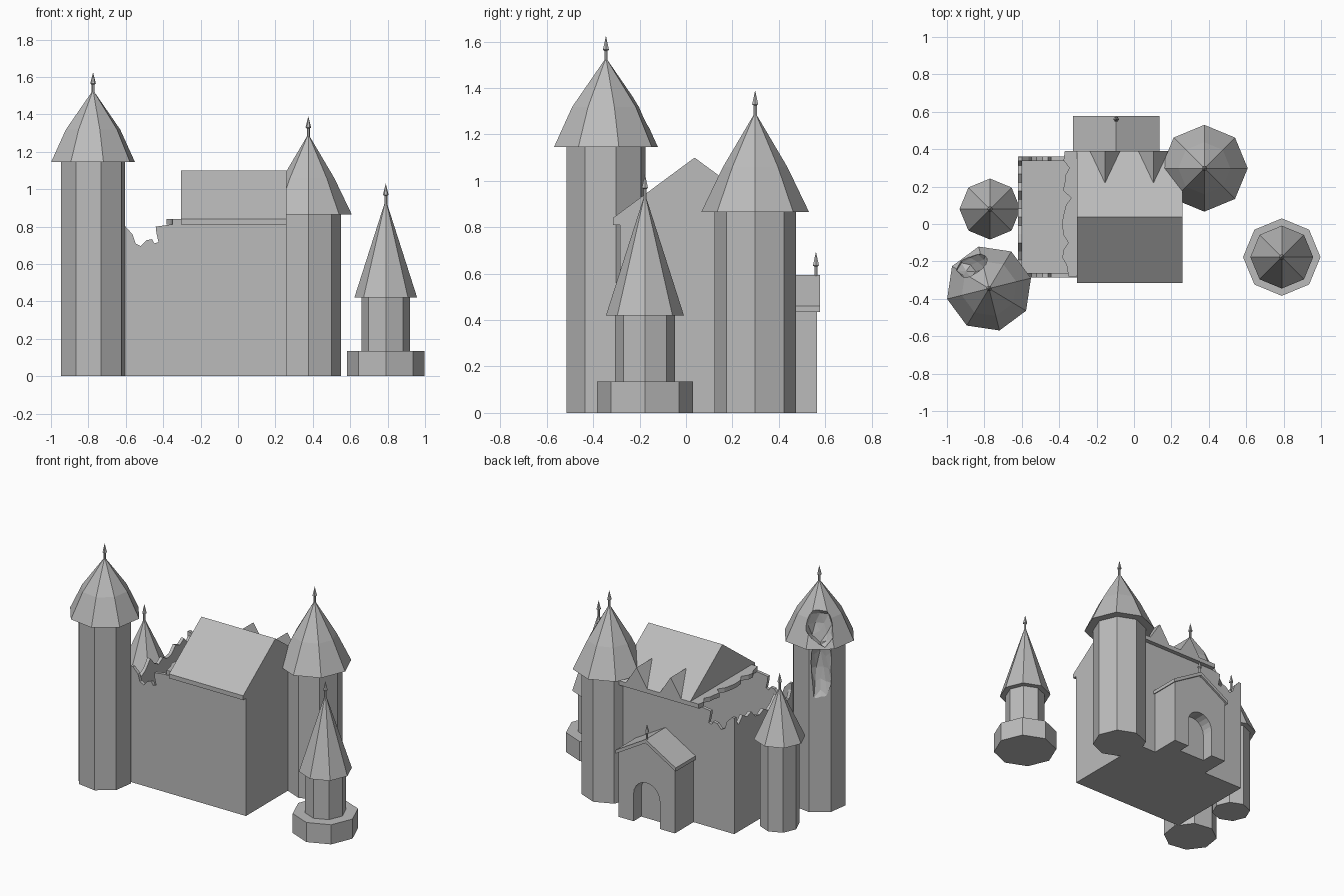
import bpy, bmesh, math, random
from mathutils import Vector

random.seed(4)
if "Cube" in bpy.data.objects:
    bpy.data.objects.remove(bpy.data.objects["Cube"])

stone = bpy.data.materials.new("grey_stone")
stone.use_nodes = True
GREY = (0.5, 0.5, 0.5, 1)
stone.diffuse_color = GREY
stone.node_tree.nodes["Principled BSDF"].inputs["Base Color"].default_value = GREY


def finish(name, bm):
    bmesh.ops.recalc_face_normals(bm, faces=bm.faces)
    mesh = bpy.data.meshes.new(name)
    bm.to_mesh(mesh)
    bm.free()
    mesh.materials.append(stone)
    obj = bpy.data.objects.new(name, mesh)
    bpy.context.collection.objects.link(obj)
    return obj


def prism(name, outline, axis, lo, hi):
    """Extrude a 2D outline along an axis from lo to hi."""
    place = {"x": lambda p, d: (d, p[0], p[1]),
             "y": lambda p, d: (p[0], d, p[1]),
             "z": lambda p, d: (p[0], p[1], d)}[axis]
    bm = bmesh.new()
    face = bm.faces.new([bm.verts.new(place(p, lo)) for p in outline])
    out = bmesh.ops.extrude_face_region(bm, geom=[face])
    shift = Vector(place((0, 0), hi - lo))
    bmesh.ops.translate(bm, vec=shift, verts=[g for g in out["geom"] if isinstance(g, bmesh.types.BMVert)])
    return finish(name, bm)


def lathe(name, x, y, profile, turn=0, sides=8):
    """Turn a (radius, height) profile into a closed faceted solid."""
    bm = bmesh.new()
    rings = []
    for r, z in profile:
        if r == 0:
            rings.append([bm.verts.new((x, y, z))] * sides)
            continue
        angles = [math.radians(turn) + i * math.tau / sides for i in range(sides)]
        rings.append([bm.verts.new((x + r * math.cos(a), y + r * math.sin(a), z)) for a in angles])
    for low, high in zip(rings, rings[1:]):
        for i in range(sides):
            j = (i + 1) % sides
            bm.faces.new(list(dict.fromkeys((low[i], low[j], high[j], high[i]))))
    for ring in (rings[0], rings[-1]):
        if ring[0] is not ring[1]:
            bm.faces.new(ring)
    return finish(name, bm)


def finial(name, x, y, z):
    lathe(name, x, y, [(0.008, z - 0.04), (0.008, z + 0.03), (0.015, z + 0.035), (0, z + 0.095)], sides=6)


def tower(name, x, y, body_r, roof_r, eave, apex, turn=0, bulge=0.05):
    body = lathe(name + "_body", x, y, [(body_r, 0), (body_r, eave)], turn)
    middle = (roof_r * (0.55 + bulge), eave + (apex - eave) * 0.45)
    roof = lathe(name + "_roof", x, y, [(roof_r, eave), middle, (0, apex)], turn)
    finial(name + "_finial", x, y, apex)
    return body, roof


def cut(obj, cutter):
    mod = obj.modifiers.new("cut", "BOOLEAN")
    mod.operation, mod.solver, mod.object = "DIFFERENCE", "EXACT", cutter
    bpy.context.view_layer.objects.active = obj
    bpy.ops.object.modifier_apply(modifier=mod.name)
    bpy.data.objects.remove(cutter)


def rubble_cutter(x, y, z, angle, size):
    """Rough faceted lump used to break masonry open."""
    bm = bmesh.new()
    bmesh.ops.create_icosphere(bm, subdivisions=2, radius=1)
    a = math.radians(angle)
    for v in bm.verts:
        p = v.co * random.uniform(0.8, 1.2)
        u, w = p.x * size[0], p.y * size[1]
        v.co = (x + u * math.cos(a) - w * math.sin(a), y + u * math.sin(a) + w * math.cos(a), z + p.z * size[2])
    obj = finish("rubble_cutter", bm)
    obj.hide_render = True
    return obj


# Towers
BX, BY, TURN = -0.775, -0.345, 14
broken_body, broken_roof = tower("broken_tower", BX, BY, 0.176, 0.231, 1.145, 1.53, TURN, 0.1)
tower("tall_tower", 0.376, 0.298, 0.175, 0.232, 0.866, 1.295)
tower("small_tower", -0.77, 0.08, 0.125, 0.163, 0.6, 0.95, bulge=0)

# Breach in the broken tower
DIR = 128
dx, dy = math.cos(math.radians(DIR)), math.sin(math.radians(DIR))
cut(broken_roof, rubble_cutter(BX + 0.16 * dx, BY + 0.16 * dy, 1.27, DIR, (0.08, 0.09, 0.13)))
cut(broken_body, rubble_cutter(BX + 0.17 * dx, BY + 0.17 * dy, 0.98, DIR, (0.06, 0.07, 0.19)))

# Detached turret on a plinth
TX, TY = 0.79, -0.177
lathe("turret_plinth", TX, TY, [(0.207, 0), (0.207, 0.135)])
lathe("turret_body", TX, TY, [(0.13, 0.13), (0.13, 0.42)])
lathe("turret_roof", TX, TY, [(0.168, 0.42), (0, 0.945)])
finial("turret_finial", TX, TY, 0.935)

# Hall walls, ruined at the -x end
X0, X1, Y0, Y1, TOP, T = -0.62, 0.26, -0.285, 0.36, 0.81, 0.022
ruin = [(-0.44, 0.8), (-0.436, 0.765), (-0.425, 0.717), (-0.447, 0.71), (-0.46, 0.733), (-0.49, 0.727),
        (-0.52, 0.695), (-0.548, 0.71), (-0.564, 0.76), (-0.6, 0.797)]
long_wall = [(X0, 0), (X1, 0), (X1, TOP), (-0.37, TOP)] + ruin + [(X0, 0.8)]
prism("front_wall", long_wall, "y", Y0, Y0 + T)
prism("back_wall", long_wall, "y", Y1 - T, Y1)
steps = 14
crest = [(Y1 + (Y0 - Y1) * i / steps, 0.8 if i in (0, steps) else random.uniform(0.7, 0.79)) for i in range(steps + 1)]
prism("ruined_end_wall", [(Y0, 0), (Y1, 0)] + crest, "x", X0, X0 + T)
prism("end_wall", [(Y0, 0), (Y1, 0), (Y1, TOP), (Y0, TOP)], "x", X1 - T, X1)
prism("hall_floor", [(X0, Y0), (X1, Y0), (X1, Y1), (X0, Y1)], "z", 0, 0.02)

# Hall roof, dormers and broken attic floor
prism("hall_roof", [(-0.315, TOP), (0.39, TOP), (0.39, 0.84), (0.037, 1.1), (-0.315, 0.84)], "x", -0.305, X1)
for side, x in (("right", -0.155), ("left", 0.104)):
    prism(side + "_dormer", [(x - 0.084, 0.835), (x + 0.084, 0.835), (x, 0.966)], "y", 0.18, 0.39)
broken_edge = [(random.uniform(-0.385, -0.335), 0.34 - 0.04 * i) for i in range(15)]
prism("attic_floor", [(-0.3, -0.28), (-0.3, 0.39), (-0.37, 0.39)] + broken_edge + [(-0.35, -0.28)], "z", TOP, 0.84)

# Porch with arched doorway
PX = -0.095
porch = prism("porch_walls", [(PX - 0.215, 0), (PX + 0.215, 0), (PX + 0.215, 0.45), (PX, 0.575), (PX - 0.215, 0.45)],
              "y", 0.34, 0.564)
arch = [(PX + 0.1 * math.cos(math.pi * i / 10), 0.19 + 0.1 * math.sin(math.pi * i / 10)) for i in range(11)]
arch_cutter = prism("arch_cutter", [(PX - 0.1, -0.1), (PX + 0.1, -0.1)] + arch, "y", 0.48, 0.7)
arch_cutter.hide_render = True
cut(porch, arch_cutter)
prism("porch_roof", [(PX - 0.23, 0.435), (PX, 0.57), (PX + 0.23, 0.435), (PX + 0.23, 0.46), (PX, 0.595), (PX - 0.23, 0.46)],
      "y", 0.35, 0.577)
finial("porch_finial", PX, 0.56, 0.6)
